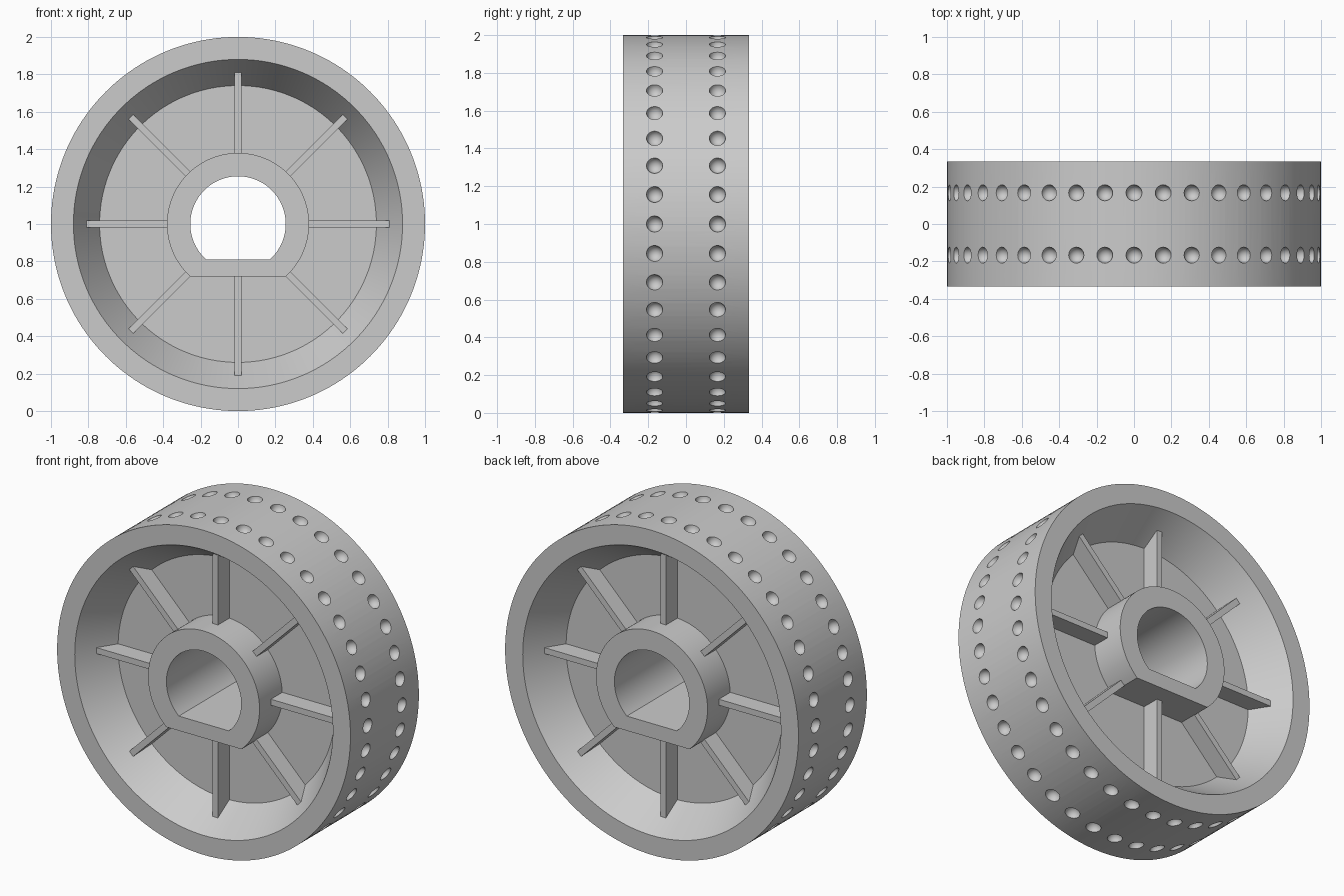
import bpy
import bmesh
from math import sin, cos, pi, asin, radians
from mathutils import Matrix, Vector

cube = bpy.data.objects.get("Cube")
if cube:
    bpy.data.objects.remove(cube, do_unlink=True)

HALF = 0.333      # half width of the wheel
WEB = 0.111       # half thickness of the disc
RIB = 0.222       # half depth of the ribs
CENTRE = Vector((0, 0, 1))

grey = bpy.data.materials.new("grey plastic")
grey.use_nodes = True
grey.diffuse_color = (0.6, 0.6, 0.6, 1)
grey.node_tree.nodes["Principled BSDF"].inputs["Base Color"].default_value = grey.diffuse_color


def finish(name, bm):
    bmesh.ops.recalc_face_normals(bm, faces=bm.faces)
    mesh = bpy.data.meshes.new(name)
    bm.to_mesh(mesh)
    bm.free()
    mesh.materials.append(grey)
    ob = bpy.data.objects.new(name, mesh)
    bpy.context.collection.objects.link(ob)
    return ob


def smooth(ob):
    bpy.ops.object.select_all(action="DESELECT")
    ob.select_set(True)
    bpy.context.view_layer.objects.active = ob
    bpy.ops.object.shade_smooth_by_angle(angle=radians(30))


def skin(name, loops):
    """Closed ring of quads through a cycle of equal loops."""
    bm = bmesh.new()
    rows = [[bm.verts.new(p) for p in loop] for loop in loops]
    for a, b in zip(rows, rows[1:] + rows[:1]):
        for i in range(len(a)):
            bm.faces.new((a[i - 1], a[i], b[i], b[i - 1]))
    return finish(name, bm)


def circle(r, y, n=160):
    return [CENTRE + Vector((r * cos(2 * pi * i / n), y, r * sin(2 * pi * i / n)))
            for i in range(n)]


def d_shape(r, flat, y, n=72):
    start = -asin(flat / r)
    angles = [start + (pi - 2 * start) * i / n for i in range(n + 1)]
    return [CENTRE + Vector((r * cos(a), y, r * sin(a))) for a in angles]


# Rim with tapered inside and central disc
half_profile = [(1.0, HALF), (0.88, HALF), (0.74, WEB), (0.27, WEB)]
profile = half_profile + [(r, -y) for r, y in reversed(half_profile)]
rim = skin("rim_and_disc", [circle(r, y) for r, y in profile])

# Two rows of round dimples cut into the tread
bm = bmesh.new()
for k in range(40):
    for y in (-HALF / 2, HALF / 2):
        a = 2 * pi * k / 40
        spot = CENTRE + Vector((cos(a), y, sin(a)))
        turn = Matrix.Rotation(pi / 2 - a, 4, "Y")
        bmesh.ops.create_uvsphere(bm, u_segments=20, v_segments=10, radius=0.043,
                                  matrix=Matrix.Translation(spot) @ turn)
cutter = finish("dimple_cutter", bm)
cutter.hide_render = True
cut = rim.modifiers.new("dimples", "BOOLEAN")
cut.operation = "DIFFERENCE"
cut.solver = "EXACT"
cut.object = cutter
bpy.context.view_layer.objects.active = rim
bpy.ops.object.modifier_apply(modifier=cut.name)
bpy.data.objects.remove(cutter, do_unlink=True)
smooth(rim)

# Hub with a flat side and a matching bore
hub = skin("hub", [d_shape(0.38, 0.28, -HALF), d_shape(0.38, 0.28, HALF),
                   d_shape(0.255, 0.19, HALF), d_shape(0.255, 0.19, -HALF)])
smooth(hub)

# Eight ribs, standing out on both sides of the disc
bm = bmesh.new()
inner, outer = 0.27, 0.82
for k in range(8):
    place = (Matrix.Translation(CENTRE) @ Matrix.Rotation(k * pi / 4, 4, "Y")
             @ Matrix.Translation(((inner + outer) / 2, 0, 0))
             @ Matrix.Diagonal((outer - inner, 2 * RIB, 0.037, 1)))
    bmesh.ops.create_cube(bm, size=1, matrix=place)
finish("ribs", bm)
